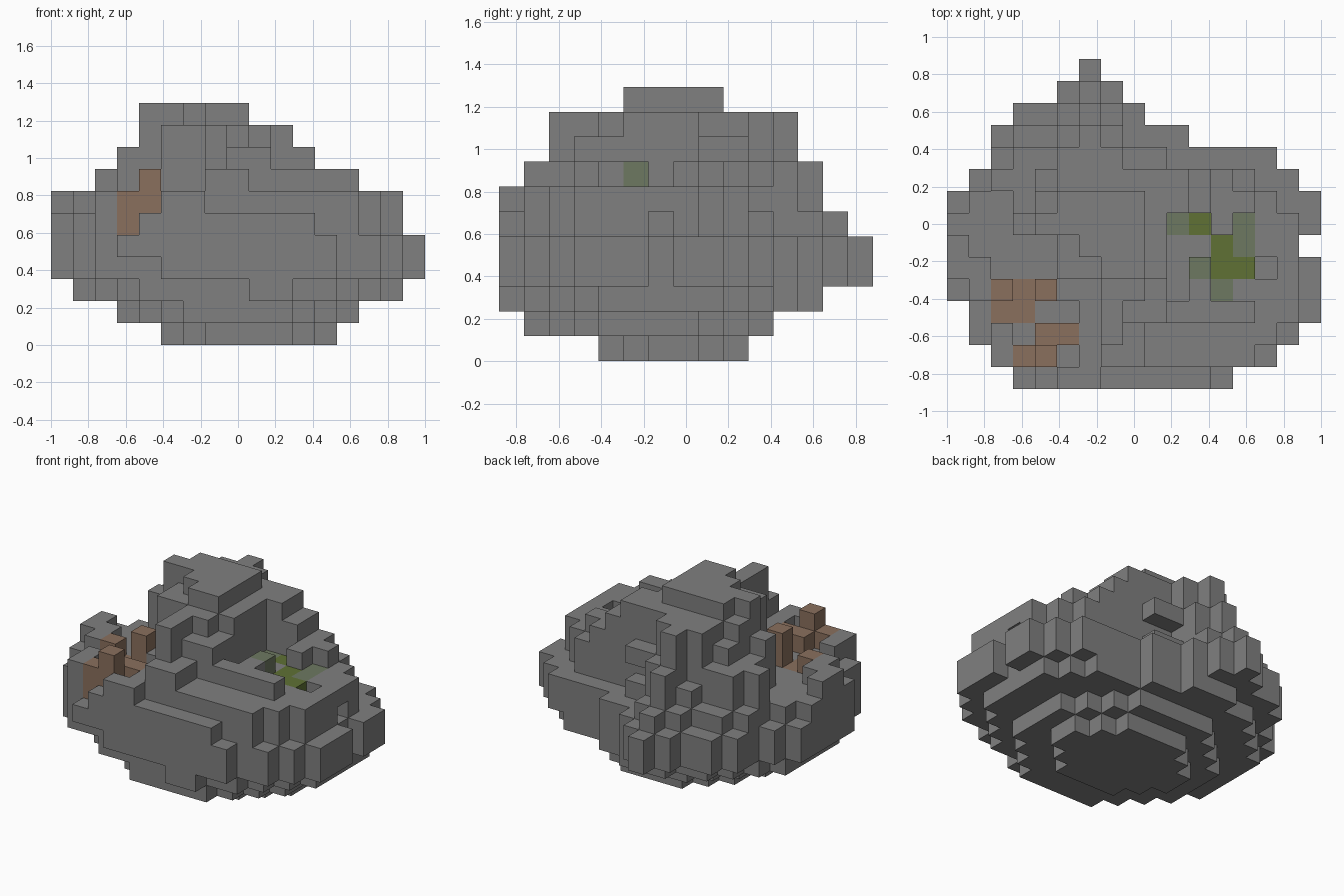
import bpy

cube = bpy.data.objects.get("Cube")
if cube:
    bpy.data.objects.remove(cube, do_unlink=True)

COLS, ROWS = 17, 15
CELL = 2 / COLS


def material(name, colour):
    mat = bpy.data.materials.new(name)
    mat.use_nodes = True
    rgba = (*colour, 1)
    mat.diffuse_color = rgba
    shader = mat.node_tree.nodes["Principled BSDF"]
    shader.inputs["Base Color"].default_value = rgba
    shader.inputs["Roughness"].default_value = 0.9
    return mat


def block(x0, x1, y0, y1, z0, z1):
    """Grid cells of a box, ends included."""
    return {(x, y, z) for x in range(x0, x1 + 1)
            for y in range(y0, y1 + 1) for z in range(z0, z1 + 1)}


def oval(z, x0, x1, y0, y1):
    """Grid cells of one round layer that fills the given bounds."""
    cx, cy = (x0 + x1) / 2, (y0 + y1) / 2
    rx, ry = (x1 - x0 + 1) / 2, (y1 - y0 + 1) / 2
    return {(x, y, z) for x, y, z in block(x0, x1, y0, y1, z, z)
            if (abs(x - cx) / rx) ** 1.9 + (abs(y - cy) / ry) ** 1.9 <= 1}


# Widest outline of the boulder, one span per row from front to back
outline = [(3, 12), (2, 14), (1, 15), (1, 16), (0, 16), (0, 16), (0, 15), (0, 16),
           (0, 16), (1, 15), (2, 14), (2, 10), (3, 8), (5, 7), (6, 6)]


def inside(x, y):
    first, last = outline[y]
    return first <= x <= last


def shrunk(z, x0, x1, y0, y1):
    """One layer: the outline scaled down to the given bounds."""
    return {(x, y, z) for x, y, z in block(x0, x1, y0, y1, z, z)
            if inside(int((x - x0 + 0.5) * COLS / (x1 - x0 + 1)),
                      int((y - y0 + 0.5) * ROWS / (y1 - y0 + 1)))}


# Stepped underside and widest belt
rock = oval(0, 5, 12, 4, 9) | oval(1, 3, 13, 1, 10) | oval(2, 1, 15, 0, 12)
for level in (3, 4):
    rock |= shrunk(level, 0, COLS - 1, 0, ROWS - 1)
rock -= block(3, 4, 0, 0, 2, 3) | block(5, 8, 0, 0, 2, 2)

# Tapering summit
rock |= shrunk(5, 0, 15, 0, 13) | shrunk(6, 0, 15, 0, 12)
rock |= shrunk(7, 2, 13, 1, 12) | shrunk(8, 3, 11, 3, 11) | shrunk(9, 4, 10, 4, 11)
rock = {c for c in rock if inside(c[0], c[1])}

# Lower front shelf and the step behind it
rock -= block(3, 3, 0, 0, 5, 7) | block(4, 4, 0, 0, 6, 7)
rock -= block(7, 12, 0, 0, 6, 7) | block(12, 12, 0, 0, 5, 5)
rock -= block(9, 13, 1, 2, 7, 7) | block(5, 6, 1, 4, 7, 9)

# Earthy hollow on one side, mossy hollow on the other
rock -= block(0, 4, 1, 6, 6, 9) | block(0, 2, 7, 8, 6, 9) | block(5, 5, 1, 3, 6, 9)
rock -= block(10, 13, 4, 7, 7, 9) | block(14, 14, 5, 5, 6, 7)

# Rim stones
rock |= block(0, 0, 5, 6, 5, 6) | block(1, 1, 4, 5, 5, 6) | block(2, 2, 1, 2, 5, 6)
rock |= block(2, 3, 9, 9, 5, 7) | block(13, 13, 8, 8, 5, 7) | block(12, 12, 7, 7, 6, 7)
rock |= block(15, 15, 5, 5, 5, 6) | block(11, 11, 4, 4, 6, 7)

# Front spike, side ridge and back tooth
rock |= block(7, 7, 2, 3, 7, 9) | block(8, 8, 1, 1, 6, 7)
rock |= block(10, 10, 8, 9, 8, 9) | block(11, 11, 8, 9, 7, 8) | block(6, 6, 11, 11, 8, 9)

# Cap slab
rock |= block(7, 8, 5, 8, 10, 10) | block(6, 6, 6, 8, 10, 10)
rock |= block(4, 5, 7, 7, 10, 10) | block(5, 5, 8, 8, 10, 10)

# Earth stumps and ledges
earth = block(2, 3, 3, 3, 5, 5) | block(3, 3, 4, 4, 5, 5) | block(2, 2, 4, 4, 5, 6)
earth |= block(4, 4, 4, 4, 5, 7)
earth |= block(3, 3, 1, 1, 5, 6) | block(4, 4, 1, 1, 5, 7)
earth |= block(4, 5, 2, 2, 5, 6)

# Bright moss on the floor, pale moss around it
moss = block(11, 11, 7, 7, 6, 6) | block(12, 12, 5, 6, 6, 6) | block(13, 13, 5, 5, 6, 6)
pale_moss = block(10, 10, 7, 7, 6, 6) | block(13, 13, 6, 7, 6, 6)
pale_moss |= block(11, 11, 5, 5, 6, 7) | block(12, 12, 4, 4, 6, 6)

rock -= earth | moss | pale_moss
solid = rock | earth | moss | pale_moss

# Each direction with the four cell corners of its face
SIDES = {
    (1, 0, 0): ((1, 0, 0), (1, 1, 0), (1, 1, 1), (1, 0, 1)),
    (-1, 0, 0): ((0, 0, 0), (0, 0, 1), (0, 1, 1), (0, 1, 0)),
    (0, 1, 0): ((0, 1, 0), (0, 1, 1), (1, 1, 1), (1, 1, 0)),
    (0, -1, 0): ((0, 0, 0), (1, 0, 0), (1, 0, 1), (0, 0, 1)),
    (0, 0, 1): ((0, 0, 1), (1, 0, 1), (1, 1, 1), (0, 1, 1)),
    (0, 0, -1): ((0, 0, 0), (0, 1, 0), (1, 1, 0), (1, 0, 0)),
}


def build(name, cells, mat):
    """Mesh of the exposed sides of the cells."""
    index, faces = {}, []
    for cell in sorted(cells):
        for step, corners in SIDES.items():
            if tuple(a + b for a, b in zip(cell, step)) in solid:
                continue
            points = [tuple(a + b for a, b in zip(cell, c)) for c in corners]
            faces.append([index.setdefault(p, len(index)) for p in points])
    verts = [((x - COLS / 2) * CELL, (y - ROWS / 2) * CELL, z * CELL) for x, y, z in index]
    mesh = bpy.data.meshes.new(name)
    mesh.from_pydata(verts, [], faces)
    mesh.materials.append(mat)
    obj = bpy.data.objects.new(name, mesh)
    bpy.context.collection.objects.link(obj)


build("boulder", rock, material("stone grey", (0.215, 0.215, 0.215)))
build("earth_stumps", earth, material("earth brown", (0.255, 0.16, 0.11)))
build("moss_floor", moss, material("moss green", (0.115, 0.165, 0.035)))
build("pale_moss_stones", pale_moss, material("pale moss", (0.155, 0.19, 0.12)))
